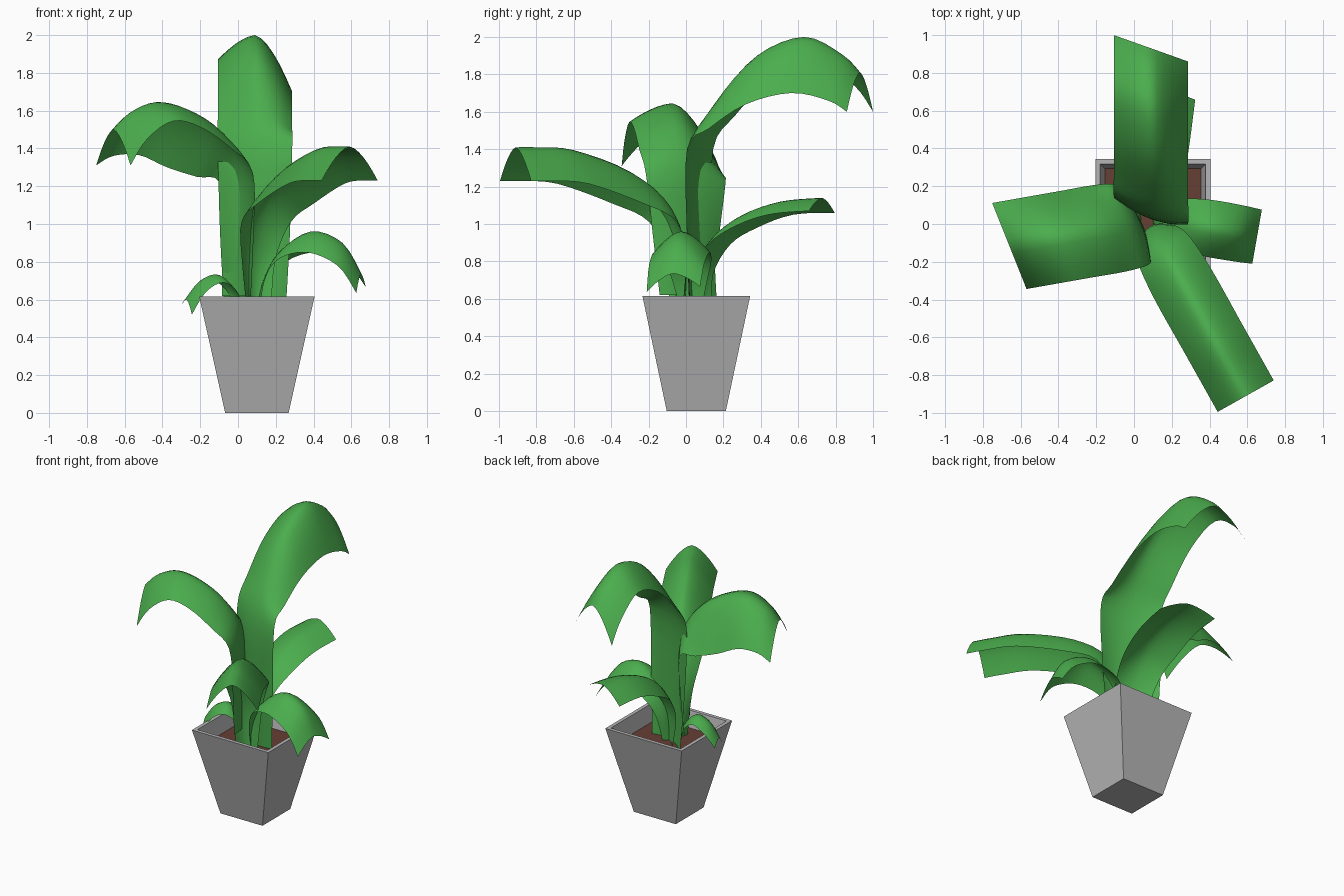
import bpy, bmesh, math
from mathutils import Vector


def material(name, rgb):
    m = bpy.data.materials.new(name)
    m.diffuse_color = (*rgb, 1)
    return m


GREY = material("pot grey", (0.47, 0.47, 0.47))
GREEN = material("leaf green", (0.07, 0.42, 0.075))
SOIL = material("soil brown", (0.13, 0.05, 0.035))


def make_object(name, bm, mat):
    me = bpy.data.meshes.new(name)
    bm.to_mesh(me)
    bm.free()
    me.materials.append(mat)
    ob = bpy.data.objects.new(name, me)
    bpy.context.collection.objects.link(ob)
    return ob


# Tapered rectangular pot: rings run up the outside, over the rim and down inside
CX, CY = 0.1, 0.055


def ring(bm, hx, hy, z):
    return [bm.verts.new((CX + sx * hx, CY + sy * hy, z))
            for sx, sy in ((-1, -1), (1, -1), (1, 1), (-1, 1))]


bm = bmesh.new()
rings = [ring(bm, *r) for r in ((0.168, 0.158, 0), (0.305, 0.288, 0.615),
                                (0.279, 0.262, 0.615), (0.25, 0.234, 0.48))]
bm.faces.new(rings[0][::-1])
for a, b in zip(rings, rings[1:]):
    for i in range(4):
        j = (i + 1) % 4
        bm.faces.new((a[i], a[j], b[j], b[i]))
make_object("pot", bm, GREY)

# Soil sheet
bm = bmesh.new()
bm.faces.new(ring(bm, 0.254, 0.238, 0.5))
make_object("soil", bm, SOIL)


def spline(p, q, r, s, t):
    return [0.5 * (2 * b + (c - a) * t + (2 * a - 5 * b + 4 * c - d) * t * t
                   + (3 * b - a - 3 * c + d) * t ** 3)
            for a, b, c, d in zip(p, q, r, s)]


def leaf(name, origin, angle, stations, shear=0.0, cup=0.05):
    """Arched sheet along a spine; station = (reach, height, half width,
    left edge drop, right edge drop)."""
    th = math.radians(angle)
    along = Vector((math.cos(th), math.sin(th), 0))
    left = Vector((-math.sin(th), math.cos(th), 0))
    start = Vector((*origin, 0))
    pts = [stations[0]] + list(stations) + [stations[-1]]
    rows = []
    for i in range(len(stations) - 1):
        for k in range(4):
            rows.append(spline(*pts[i:i + 4], k / 4))
    rows.append(stations[-1])
    bm = bmesh.new()
    grid = []
    n = 12
    for idx, (d, z, w, dl, dr) in enumerate(rows):
        c = cup * max(0, 1 - 1.5 * idx / len(rows))   # stem is channelled
        line = []
        for k in range(n + 1):
            t = 2 * k / n - 1
            drop = (dl if t > 0 else dr) * abs(t) ** 1.6
            p = start + along * (d + shear * t + c * t * t) + left * (w * t)
            p.z = z - drop
            line.append(bm.verts.new(p))
        grid.append(line)
    for a, b in zip(grid, grid[1:]):
        for k in range(n):
            f = bm.faces.new((a[k + 1], a[k], b[k], b[k + 1]))
            f.smooth = True
    make_object(name, bm, GREEN)


# Tall leaf reaching back
leaf("tall_back_leaf", (0.09, 0), 90, [
    (0.04, 0.50, 0.16, 0, 0), (0.03, 0.95, 0.185, 0, 0),
    (0.04, 1.40, 0.197, 0, 0), (0.17, 1.66, 0.197, 0.08, 0.15),
    (0.38, 1.90, 0.197, 0.12, 0.26), (0.63, 2.0, 0.197, 0.13, 0.30),
    (0.83, 1.91, 0.197, 0.17, 0.25), (0.93, 1.81, 0.197, 0.21, 0.21)],
    shear=0.07, cup=0.06)

# Broad leaf reaching left
leaf("broad_left_leaf", (0, 0), 190, [
    (-0.04, 0.62, 0.15, 0, 0), (-0.04, 0.95, 0.19, 0, 0),
    (-0.02, 1.30, 0.225, 0.03, 0.08), (0.11, 1.50, 0.24, 0.10, 0.25),
    (0.28, 1.61, 0.24, 0.10, 0.31), (0.44, 1.645, 0.24, 0.10, 0.28),
    (0.58, 1.59, 0.24, 0.14, 0.23), (0.67, 1.50, 0.24, 0.19, 0.19)],
    shear=-0.05)

# Long leaf reaching to the front right
leaf("long_front_leaf", (0.08, 0), -60.7, [
    (0.02, 0.50, 0.07, 0, 0), (0.02, 0.80, 0.10, 0, 0),
    (0.115, 1.10, 0.15, 0.09, 0.09), (0.344, 1.28, 0.17, 0.17, 0.17),
    (0.69, 1.395, 0.17, 0.18, 0.18), (0.92, 1.41, 0.17, 0.18, 0.18),
    (1.045, 1.41, 0.17, 0.18, 0.18)])

# Lower leaf reaching back, beneath the tall one
leaf("low_back_leaf", (0.08, 0.06), 84, [
    (0.0, 0.50, 0.08, 0, 0), (0.0, 0.72, 0.11, 0, 0),
    (0.10, 0.93, 0.14, 0.04, 0.05), (0.25, 1.05, 0.165, 0.07, 0.07),
    (0.45, 1.12, 0.175, 0.07, 0.07), (0.67, 1.14, 0.18, 0.08, 0.07)],
    shear=0.05, cup=0.03)

# Small leaf reaching right
leaf("small_right_leaf", (0.1, 0.03), -10, [
    (0.0, 0.50, 0.05, 0, 0), (0.03, 0.68, 0.09, 0, 0),
    (0.12, 0.85, 0.13, 0.05, 0.04), (0.29, 0.96, 0.15, 0.11, 0.11),
    (0.46, 0.90, 0.15, 0.11, 0.12), (0.56, 0.735, 0.145, 0.07, 0.10)],
    cup=0.03)

# Tiny leaf reaching left
leaf("tiny_left_leaf", (0.03, 0.05), 186, [
    (0.0, 0.50, 0.04, 0, 0), (0.04, 0.63, 0.06, 0, 0),
    (0.13, 0.73, 0.085, 0.04, 0.03), (0.23, 0.70, 0.09, 0.06, 0.05),
    (0.305, 0.60, 0.09, 0.08, 0.03)], shear=-0.02, cup=0.02)
